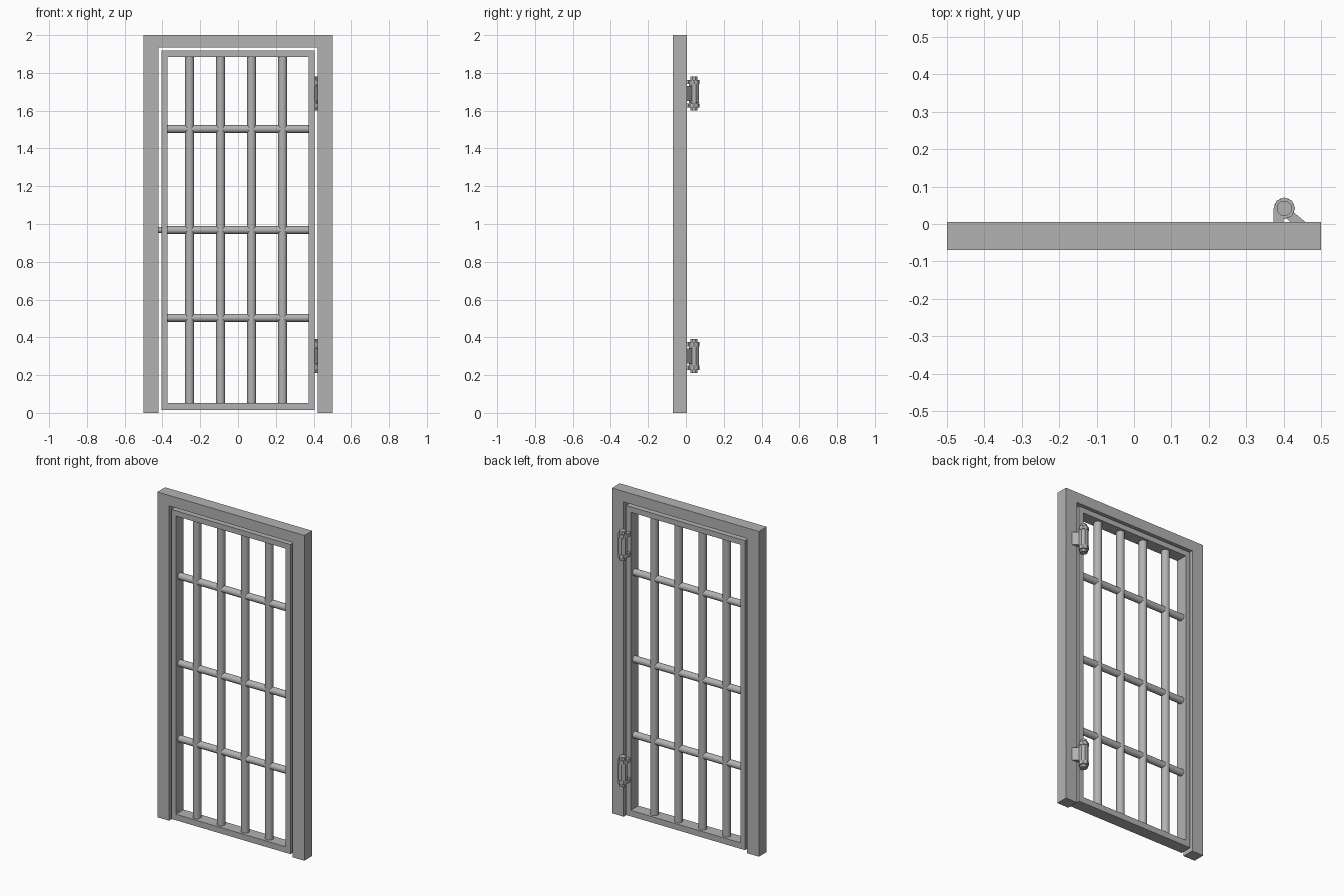
import bpy
import bmesh
from math import pi, radians
from mathutils import Matrix, Vector

if "Cube" in bpy.data.objects:
    bpy.data.objects.remove(bpy.data.objects["Cube"], do_unlink=True)

steel = bpy.data.materials.new("grey_steel")
grey = (0.45, 0.45, 0.45, 1)
steel.diffuse_color = grey
steel.use_nodes = True
steel.node_tree.nodes["Principled BSDF"].inputs["Base Color"].default_value = grey

BACK, FRONT = 0.0055, -0.0695
MID = (BACK + FRONT) / 2


def finish(name, bm, smooth=False):
    bmesh.ops.recalc_face_normals(bm, faces=bm.faces)
    mesh = bpy.data.meshes.new(name)
    bm.to_mesh(mesh)
    bm.free()
    mesh.materials.append(steel)
    ob = bpy.data.objects.new(name, mesh)
    bpy.context.collection.objects.link(ob)
    if smooth:
        bpy.ops.object.select_all(action="DESELECT")
        ob.select_set(True)
        bpy.context.view_layer.objects.active = ob
        bpy.ops.object.shade_smooth_by_angle(angle=radians(30))
    return ob


def extrude(bm, points, offset):
    """Extrude a closed outline along an offset vector."""
    face = bm.faces.new([bm.verts.new(p) for p in points])
    new = bmesh.ops.extrude_face_region(bm, geom=[face], use_keep_orig=True)["geom"]
    verts = [g for g in new if isinstance(g, bmesh.types.BMVert)]
    bmesh.ops.translate(bm, verts=verts, vec=offset)


def rod(bm, start, end, radius, sides, turn=0):
    a, b = Vector(start), Vector(end)
    spin = (b - a).to_track_quat("Z", "Y").to_matrix().to_4x4()
    matrix = Matrix.Translation((a + b) / 2) @ spin @ Matrix.Rotation(turn, 4, "Z")
    bmesh.ops.create_cone(bm, cap_ends=True, segments=sides, radius1=radius,
                          radius2=radius, depth=(b - a).length, matrix=matrix)


# Outer surround, open at the floor
bm = bmesh.new()
half = [(0.5, 0), (0.5, 2), (-0.5, 2), (-0.5, 0),
        (-0.42, 0), (-0.42, 1.935), (0.42, 1.935), (0.42, 0)]
extrude(bm, [(x, FRONT, z) for x, z in half], (0, BACK - FRONT, 0))
finish("door_surround", bm)

# Closed rectangular door frame, mitred at its corners
bm = bmesh.new()
outer = [(-0.405, 0.015), (0.405, 0.015), (0.405, 1.918), (-0.405, 1.918)]
inner = [(-0.373, 0.052), (0.372, 0.052), (0.372, 1.885), (-0.373, 1.885)]
rings = [[bm.verts.new((x, y, z)) for x, z in ring]
         for ring, y in ((outer, FRONT), (outer, BACK), (inner, BACK), (inner, FRONT))]
for r in range(4):
    a, b = rings[r], rings[(r + 1) % 4]
    for i in range(4):
        j = (i + 1) % 4
        bm.faces.new((a[i], a[j], b[j], b[i]))
finish("door_frame", bm)

# Bars
for i in range(4):
    bm = bmesh.new()
    x = -0.256 + 0.164 * i
    rod(bm, (x, MID, 0.04), (x, MID, 1.9), 0.024, 16)
    finish(f"upright_bar_{i + 1}", bm, True)
for i, z in enumerate((0.503, 0.968, 1.503)):
    bm = bmesh.new()
    rod(bm, (-0.385, MID, z), (0.385, MID, z), 0.021, 16)
    finish(f"cross_bar_{i + 1}", bm, True)

# Latch bolt bridging the gap
bm = bmesh.new()
rod(bm, (-0.43, MID, 0.968), (-0.39, MID, 0.968), 0.016, 16)
finish("latch_bolt", bm, True)

# Hinges
PX, PY = 0.402, 0.042
for label, zc in (("lower", 0.301), ("upper", 1.69)):
    bm = bmesh.new()
    rod(bm, (PX, PY, zc - 0.09), (PX, PY, zc + 0.09), 0.021, 8, pi / 8)
    finish(label + "_hinge_pin", bm)

    # Middle knuckle with slanted leaf to the surround
    bm = bmesh.new()
    rod(bm, (PX, PY, zc - 0.05), (PX, PY, zc + 0.05), 0.028, 8, pi / 8)
    leaf = [(0.418, BACK), (0.458, BACK), (0.42, 0.037), (0.403, 0.02)]
    extrude(bm, [(x, y, zc - 0.04) for x, y in leaf], (0, 0, 0.08))
    finish(label + "_hinge_surround_leaf", bm)

    # End knuckles with straight straps to the door
    bm = bmesh.new()
    for s in (-1, 1):
        z0, z1 = sorted((zc + s * 0.051, zc + s * 0.073))
        rod(bm, (PX, PY, z0), (PX, PY, z1), 0.029, 8)
        strap = [(0.373, BACK), (0.4, BACK), (0.4, PY), (0.373, PY)]
        extrude(bm, [(x, y, z0) for x, y in strap], (0, 0, z1 - z0))
    finish(label + "_hinge_door_leaf", bm)
